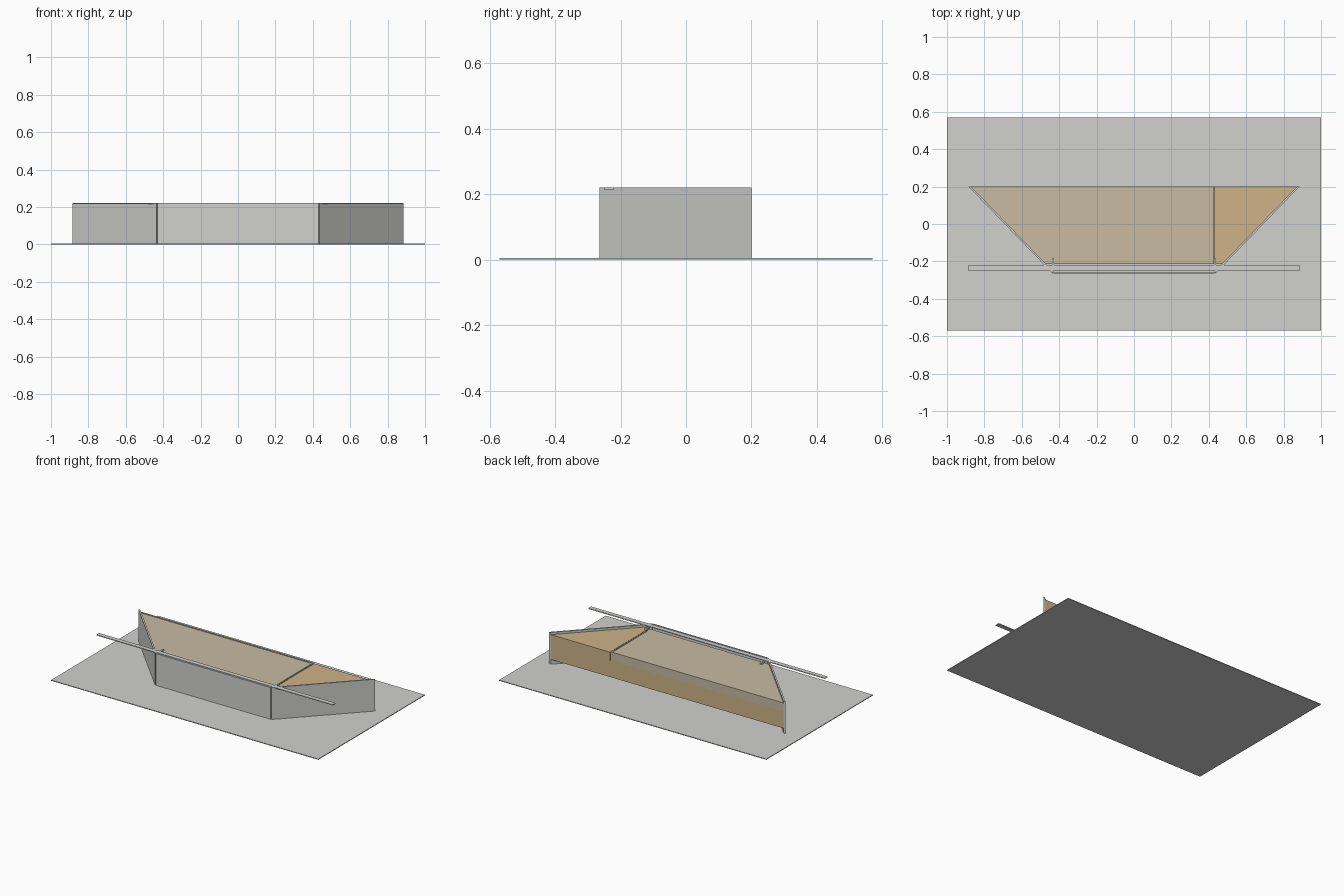
import bpy
import bmesh

cube = bpy.data.objects.get("Cube")
if cube:
    bpy.data.objects.remove(cube, do_unlink=True)


def material(name, rgb):
    mat = bpy.data.materials.new(name)
    mat.use_nodes = True
    color = (*rgb, 1)
    mat.diffuse_color = color
    mat.node_tree.nodes["Principled BSDF"].inputs["Base Color"].default_value = color
    return mat


GREY = material("light_grey", (0.64, 0.64, 0.63))
TAN = material("tan_wood", (0.61, 0.45, 0.245))
BEIGE = material("grey_beige", (0.57, 0.50, 0.365))
WHITE = material("off_white", (0.92, 0.92, 0.92))


def prism(name, outline, z0, z1, mat):
    """Extrude a plan outline from z0 up to z1."""
    bm = bmesh.new()
    face = bm.faces.new([bm.verts.new((x, y, z0)) for x, y in outline])
    new = bmesh.ops.extrude_face_region(bm, geom=[face])["geom"]
    verts = [v for v in new if isinstance(v, bmesh.types.BMVert)]
    bmesh.ops.translate(bm, vec=(0, 0, z1 - z0), verts=verts)
    bmesh.ops.recalc_face_normals(bm, faces=bm.faces)
    mesh = bpy.data.meshes.new(name)
    bm.to_mesh(mesh)
    bm.free()
    mesh.materials.append(mat)
    obj = bpy.data.objects.new(name, mesh)
    bpy.context.scene.collection.objects.link(obj)
    return obj


def box(name, x0, x1, y0, y1, z0, z1, mat):
    return prism(name, [(x0, y0), (x1, y0), (x1, y1), (x0, y1)], z0, z1, mat)


FRONT, BACK, INNER = -0.265, 0.2, -0.215
FLOOR, TOP = 0.005, 0.22
CORNER, WING = 0.435, 0.885
THICK = 0.014


def side_x(y, inset=0.0):
    """Distance of the slanted side from the centre at depth y."""
    return CORNER + (WING - CORNER) * (y - FRONT) / (BACK - FRONT) - inset


# Floor sheet
box("floor_sheet", -1, 1, -0.57, 0.57, 0, FLOOR, GREY)

# Front panel and slanted side panels
box("front_panel", -0.43, 0.43, FRONT, -0.256, FLOOR, TOP, GREY)
for label, s in (("left", 1), ("right", -1)):
    prism(label + "_side_panel",
          [(s * CORNER, FRONT), (s * WING, BACK),
           (s * side_x(BACK, THICK), BACK), (s * side_x(-0.255, THICK), -0.255)],
          FLOOR, TOP, GREY)

# Ledge strip behind the front panel
box("ledge_strip", -WING, WING, -0.25, -0.22, 0.215, TOP, GREY)

# Raised wooden body
rear, front = side_x(BACK, THICK), side_x(INNER, THICK)
prism("wooden_body", [(-front, INNER), (front, INNER), (rear, BACK), (-rear, BACK)],
      0.037, 0.15, TAN)

# Main worktop with a thin raised rim along its back and left edges
SPLIT = 0.424
prism("main_worktop", [(-front, INNER), (SPLIT, INNER), (SPLIT, BACK), (-rear, BACK)],
      0.15, 0.206, BEIGE)
box("worktop_back_rim", -rear + 0.01, SPLIT, 0.19, BACK, 0.206, 0.209, BEIGE)
box("worktop_left_rim", 0.415, SPLIT, -0.18, 0.19, 0.206, 0.209, BEIGE)

# Triangular wooden wing
prism("wooden_wing", [(0.43, INNER), (front, INNER), (rear, BACK), (0.43, BACK)],
      0.15, 0.205, TAN)

# Small pale clips at the front corners
for label, s in (("left", 1), ("right", -1)):
    box(label + "_corner_clip", s * 0.433 - 0.005, s * 0.433 + 0.005, -0.22, -0.182,
        0.206, 0.217, WHITE)
